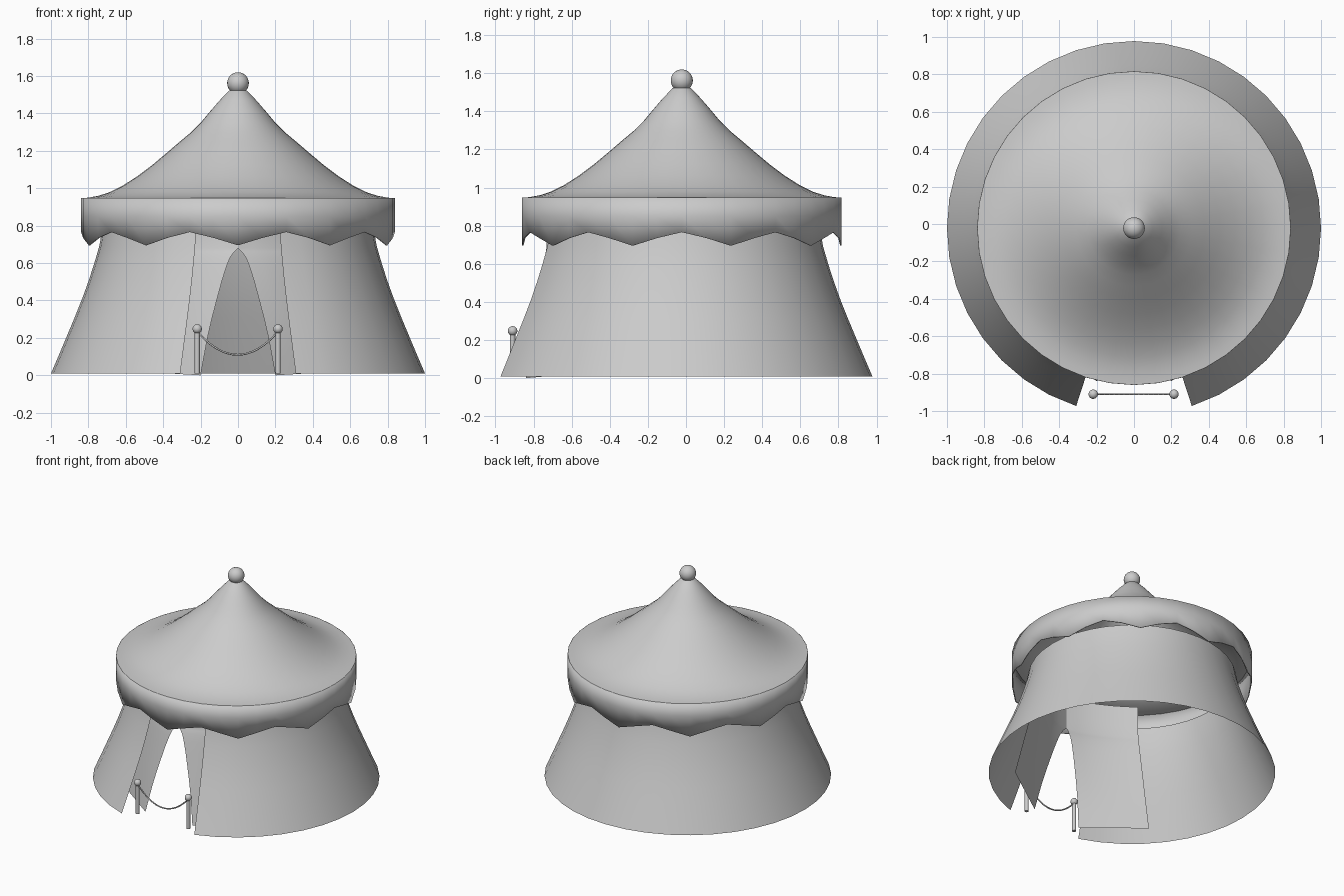
import bpy, bmesh, math
from mathutils import Vector

if "Cube" in bpy.data.objects:
    bpy.data.objects.remove(bpy.data.objects["Cube"])

CY = -0.022          # tent axis offset in y
STEP = math.radians(9)


def finish(name, rows, thick=0.0, closed=False):
    """Skin a grid of points into a smooth surface."""
    bm = bmesh.new()
    grid = [[bm.verts.new(p) for p in row] for row in rows]
    n = len(grid[0])
    for a, b in zip(grid, grid[1:]):
        for i in range(n if closed else n - 1):
            j = (i + 1) % n
            bm.faces.new((a[i], a[j], b[j], b[i]))
    me = bpy.data.meshes.new(name)
    bm.to_mesh(me)
    bm.free()
    ob = bpy.data.objects.new(name, me)
    bpy.context.collection.objects.link(ob)
    smooth(ob)
    if thick:
        mod = ob.modifiers.new("thickness", 'SOLIDIFY')
        mod.thickness = thick
        mod.offset = 0
    return ob


def smooth(ob):
    bpy.ops.object.select_all(action='DESELECT')
    ob.select_set(True)
    bpy.context.view_layer.objects.active = ob
    bpy.ops.object.shade_smooth_by_angle(angle=math.radians(40))


def polar(r, i, z):
    """Point at step i round the tent; i = 0 is the front."""
    return Vector((r * math.sin(i * STEP), CY - r * math.cos(i * STEP), z))


def lerp_table(table, z):
    for (z0, v0), (z1, v1) in zip(table, table[1:]):
        if z <= z1:
            return v0 + (v1 - v0) * (z - z0) / (z1 - z0)
    return table[-1][1]


# Side wall, open at the front
wall = [(1.0, 0.01), (0.957, 0.11), (0.915, 0.21), (0.873, 0.31), (0.833, 0.41),
        (0.797, 0.51), (0.768, 0.6), (0.742, 0.69), (0.725, 0.78)]
finish("tent_wall", [[polar(r, i, z) for i in range(2, 39)] for r, z in wall])

# Bell-shaped roof
roof = [(0.838, 0.947), (0.80, 0.95), (0.745, 0.96), (0.69, 0.978), (0.62, 1.012),
        (0.54, 1.063), (0.46, 1.123), (0.38, 1.19), (0.31, 1.25), (0.25, 1.3),
        (0.2, 1.35), (0.15, 1.41), (0.1, 1.468), (0.05, 1.52), (0.015, 1.54)]
finish("tent_roof", [[polar(r, i, z) for i in range(40)] for r, z in roof], closed=True)

# Hanging valance with a zigzag hem
hem = [0.695, 0.735, 0.766, 0.735]
finish("roof_valance", [[polar(0.835, i, 0.947) for i in range(40)],
                        [polar(0.835, i, 0.85) for i in range(40)],
                        [polar(0.835, i, hem[i % 4]) for i in range(40)]], 0.008, True)

# Door flaps, meeting at the top and drawn apart below
arch = [(0, 0.2), (0.2, 0.163), (0.3, 0.14), (0.4, 0.114), (0.5, 0.087),
        (0.58, 0.062), (0.63, 0.042), (0.66, 0.02), (0.68, 0.0), (0.92, 0.0)]
for side, label in ((-1, "left"), (1, "right")):
    rows = []
    for z in [0, 0.1, 0.2, 0.3, 0.4, 0.5, 0.58, 0.63, 0.66, 0.68, 0.8, 0.92]:
        t = min(z / 0.7, 1)
        inner = Vector((lerp_table(arch, z), -0.84 + 0.11 * t, z))
        outer = Vector((0.61 - 0.15 * t, -0.565 + 0.06 * t, z + 0.025 * (1 - t)))
        row = []
        for k in range(7):
            u = k / 6
            p = inner.lerp(outer, u)
            p.y -= 0.12 * u * (1 - u) * t      # follow the round wall higher up
            p.x *= side
            row.append(p)
        rows.append(row)
    finish(label + "_door_flap", rows)


# Ball helper for finial and post tops
def ball(name, r, loc):
    bpy.ops.mesh.primitive_uv_sphere_add(segments=24, ring_count=16, radius=r, location=loc)
    bpy.context.object.name = name
    smooth(bpy.context.object)


ball("roof_finial", 0.058, (0, CY, 1.562))

# Barrier posts
for x, label in ((-0.218, "left"), (0.214, "right")):
    bpy.ops.mesh.primitive_cylinder_add(vertices=16, radius=0.014, depth=0.225,
                                        location=(x, -0.91, 0.1225))
    bpy.context.object.name = label + "_barrier_post"
    smooth(bpy.context.object)
    ball(label + "_post_knob", 0.025, (x, -0.91, 0.248))

# Sagging rope
cu = bpy.data.curves.new("barrier_rope", 'CURVE')
cu.dimensions = '3D'
cu.bevel_depth = 0.005
cu.bevel_resolution = 2
sp = cu.splines.new('POLY')
sp.points.add(16)
for k, pt in enumerate(sp.points):
    s = k / 8 - 1
    pt.co = (-0.002 + 0.214 * s, -0.91, 0.11 + 0.122 * s * s, 1)
bpy.context.collection.objects.link(bpy.data.objects.new("barrier_rope", cu))
